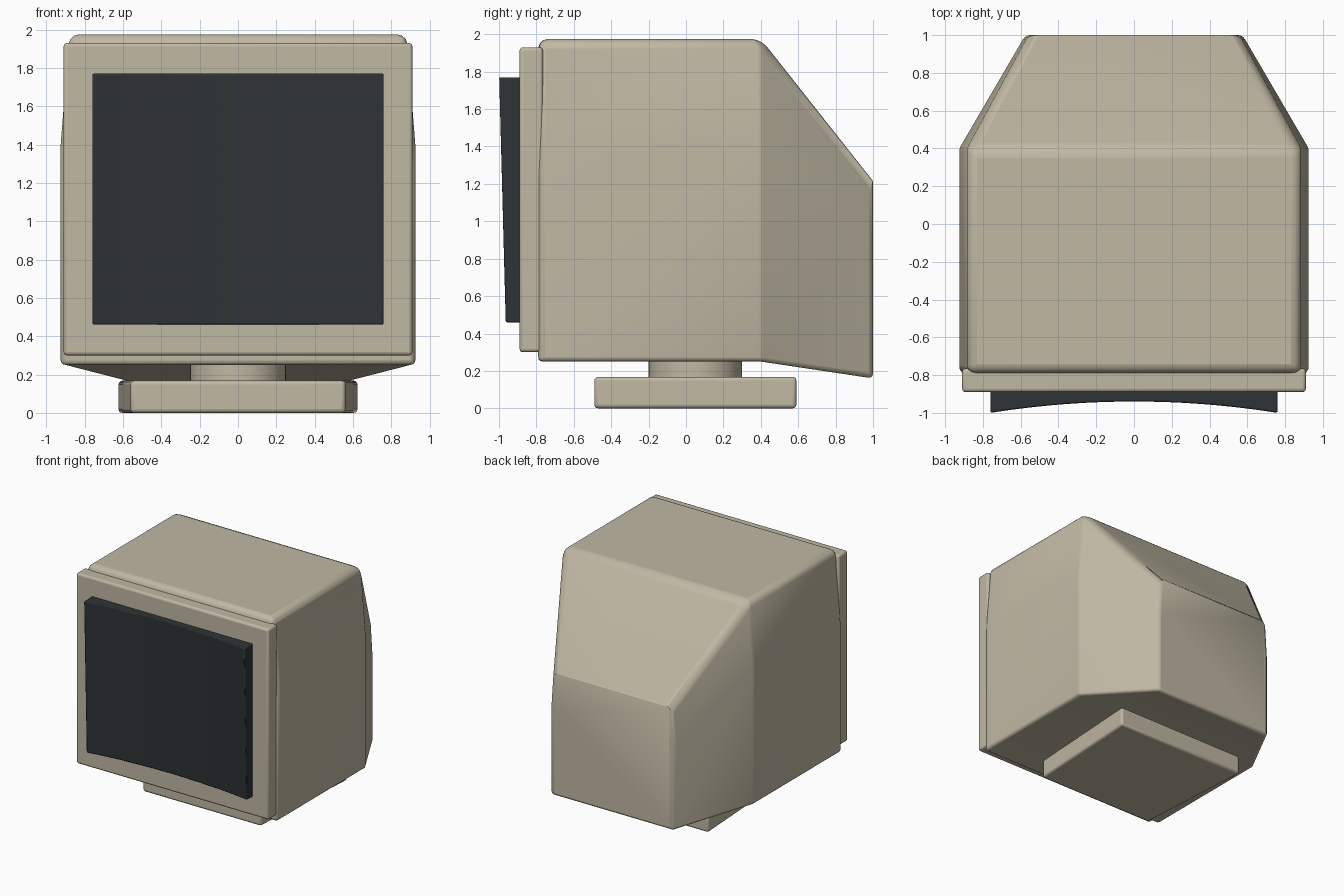
import bpy, bmesh, math

if "Cube" in bpy.data.objects:
    bpy.data.objects.remove(bpy.data.objects["Cube"])


def material(name, color):
    m = bpy.data.materials.new(name)
    m.diffuse_color = color
    m.use_nodes = True
    m.node_tree.nodes["Principled BSDF"].inputs["Base Color"].default_value = m.diffuse_color
    return m


beige = material("beige_plastic", (0.53, 0.48, 0.37, 1))
dark = material("dark_glass", (0.028, 0.034, 0.037, 1))


def loft(name, loops, mat, bevel, weight=None, segments=3, angle=40):
    """Skin equal-length closed loops, cap both ends, round the edges."""
    bm = bmesh.new()
    rings = [[bm.verts.new(p) for p in loop] for loop in loops]
    n = len(rings[0])
    for a, b in zip(rings, rings[1:]):
        for i in range(n):
            j = (i + 1) % n
            bm.faces.new((a[i], a[j], b[j], b[i]))
    bm.faces.new(rings[0])
    bm.faces.new(rings[-1])
    bmesh.ops.recalc_face_normals(bm, faces=bm.faces)
    if weight:
        layer = bm.edges.layers.float.new("bevel_weight_edge")
        for e in bm.edges:
            e[layer] = weight(e)
    me = bpy.data.meshes.new(name)
    bm.to_mesh(me)
    bm.free()
    me.materials.append(mat)
    ob = bpy.data.objects.new(name, me)
    bpy.context.collection.objects.link(ob)
    mod = ob.modifiers.new("rounding", "BEVEL")
    mod.width = bevel
    mod.segments = segments
    mod.limit_method = "WEIGHT" if weight else "ANGLE"
    bpy.ops.object.select_all(action="DESELECT")
    ob.select_set(True)
    bpy.context.view_layer.objects.active = ob
    bpy.ops.object.shade_smooth_by_angle(angle=math.radians(angle))
    return ob


# Casing: six-sided sections at the front, the shoulder and the back
def section(y, w, w_top, z0, z_mid, z1):
    right = [(w, y, z0), (w, y, z_mid), (w_top, y, z1)]
    return right + [(-x, yy, z) for x, yy, z in reversed(right)]


def casing_weight(e):
    a, b = (v.co for v in e.verts)
    if abs(a.y - b.y) > 0.1:                      # lengthwise edges
        low, high = max(a.z, b.z) < 0.3, max(a.z, b.z) > 1.9
        return 0.5 if low else 1.0 if high else 0.0
    if a.y > 0.9:                                 # back rim
        if min(a.z, b.z) > 1.2:
            return 0.15
        return 0.5
    if a.y > 0:                                   # shoulder
        return 1.0 if min(a.z, b.z) > 1.9 else 0.3 if max(a.z, b.z) > 0.3 else 0.0
    return 0.5 if max(a.z, b.z) < 1.9 else 1.0    # front rim


loft("casing", [section(-0.79, 0.925, 0.88, 0.25, 1.40, 1.975),
                section(0.40, 0.925, 0.88, 0.25, 1.40, 1.975),
                section(1.00, 0.575, 0.555, 0.16, 0.90, 1.215)],
     beige, 0.05, casing_weight, angle=50)


# Front frame
def rect(y, w, z0, z1):
    return [(-w, y, z0), (w, y, z0), (w, y, z1), (-w, y, z1)]


loft("front_frame", [rect(-0.89, 0.91, 0.30, 1.93), rect(-0.765, 0.91, 0.30, 1.93)],
     beige, 0.018)

# Screen: inward-curved and slightly tilted front
columns = []
for i in range(25):
    t = -1 + 2 * i / 24
    y = -0.94 - 0.06 * t * t
    x = 0.76 * t
    columns.append([(x, y + 0.035, 0.46), (x, y, 1.77), (x, -0.85, 1.77), (x, -0.85, 0.46)])
loft("screen", columns, dark, 0.008, segments=2)


# Round swivel neck
def circle(z, r, yc, n=48):
    return [(r * math.cos(2 * math.pi * k / n), yc + r * math.sin(2 * math.pi * k / n), z)
            for k in range(n)]


loft("swivel_neck", [circle(0.13, 0.25, 0.05), circle(0.30, 0.25, 0.05)], beige, 0.004, segments=1)


# Stand base, a little wider at the back
def foot(z):
    return [(-0.56, -0.49, z), (0.56, -0.49, z), (0.625, 0.59, z), (-0.625, 0.59, z)]


loft("stand_base", [foot(0), foot(0.168)], beige, 0.02)
